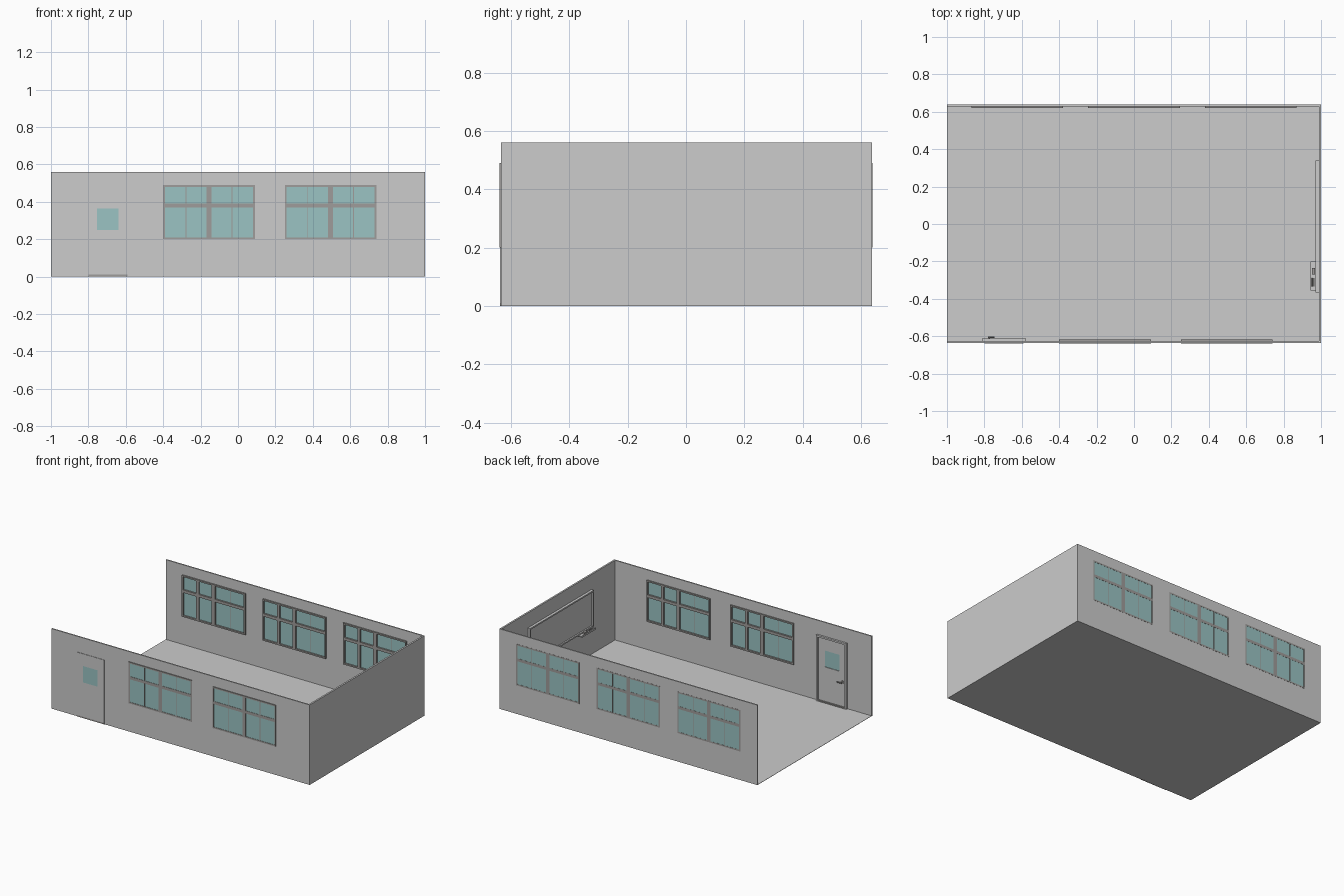
import bpy, bmesh, math
from mathutils import Matrix, Vector

if "Cube" in bpy.data.objects:
    bpy.data.objects.remove(bpy.data.objects["Cube"])

def material(name, col):
    m = bpy.data.materials.new(name)
    m.diffuse_color = (*col, 1)
    m.use_nodes = True
    m.node_tree.nodes["Principled BSDF"].inputs["Base Color"].default_value = m.diffuse_color
    return m

GREY = material("wall_grey", (0.604, 0.604, 0.604))
FRAME = material("frame_grey", (0.345, 0.335, 0.325))
GLASS = material("glass_teal", (0.328, 0.546, 0.546))

def finish(name, bm, mat):
    bmesh.ops.recalc_face_normals(bm, faces=bm.faces)
    me = bpy.data.meshes.new(name)
    bm.to_mesh(me)
    bm.free()
    me.materials.append(mat)
    ob = bpy.data.objects.new(name, me)
    bpy.context.collection.objects.link(ob)
    return ob

def boxes(name, mat, *spans):
    """One object made of boxes, each (x0, x1, y0, y1, z0, z1)."""
    bm = bmesh.new()
    for x0, x1, y0, y1, z0, z1 in spans:
        m = Matrix.Translation(((x0+x1)/2, (y0+y1)/2, (z0+z1)/2)) @ \
            Matrix.Diagonal((x1-x0, y1-y0, z1-z0, 1))
        bmesh.ops.create_cube(bm, size=1, matrix=m)
    return finish(name, bm, mat)

def cylinder(name, mat, a, b, r, n=12):
    a, b = Vector(a), Vector(b)
    bm = bmesh.new()
    rot = (b-a).to_track_quat('Z', 'Y').to_matrix().to_4x4()
    bmesh.ops.create_cone(bm, cap_ends=True, segments=n, radius1=r, radius2=r,
                          depth=(b-a).length, matrix=Matrix.Translation((a+b)/2) @ rot)
    return finish(name, bm, mat)

def wall(name, y0, y1, openings):
    """Long wall along x with rectangular openings (x0, x1, z0, z1)."""
    xs = sorted({-1, 1, *[v for o in openings for v in o[:2]]})
    zs = sorted({0, H, *[v for o in openings for v in o[2:]]})
    bm = bmesh.new()
    for xa, xb in zip(xs, xs[1:]):
        for za, zb in zip(zs, zs[1:]):
            cx, cz = (xa+xb)/2, (za+zb)/2
            if any(o[0] < cx < o[1] and o[2] < cz < o[3] for o in openings):
                continue
            bm.faces.new([bm.verts.new((x, y0, z)) for x, z in
                          ((xa, za), (xb, za), (xb, zb), (xa, zb))])
    bmesh.ops.remove_doubles(bm, verts=bm.verts, dist=1e-5)
    ext = bmesh.ops.extrude_face_region(bm, geom=bm.faces[:])
    new = [g for g in ext["geom"] if isinstance(g, bmesh.types.BMVert)]
    bmesh.ops.translate(bm, verts=new, vec=(0, y1-y0, 0))
    # keep the starting side as the other skin of the wall
    return finish(name, bm, GREY)

def window(name, x0, y_out, y_in, g0, g1, side):
    """Framed window; side = +1 / -1 picks the half with the heavy inner bar."""
    x1, z0, z1 = x0 + WW, WZ0, WZ1
    ya, yb = sorted((y_out, y_in))
    c, t = (x0+x1)/2, 0.01
    boxes(name + "_glass", GLASS, (x0+t/2, x1-t/2, g0, g1, z0+t/2, z1-t/2))
    boxes(name + "_frame", FRAME,
          (x0, x0+t, ya, yb, z0, z1), (x1-t, x1, ya, yb, z0, z1),
          (x0+t, x1-t, ya, yb, z0, z0+t), (x0+t, x1-t, ya, yb, z1-t, z1),
          (c-0.013, c+0.013, ya, yb, z0+t, z1-t),
          (x0+t, c-0.013, ya, yb, 0.37, 0.39), (c+0.013, x1-t, ya, yb, 0.37, 0.39))
    # inner sash bar, only on the room side
    q = c + side*WW/4
    gin = g1 if y_in > y_out else g0
    ba, bb = sorted((gin, y_in))
    boxes(name + "_sash_bar", FRAME, (q-0.01, q+0.01, ba, bb, z0+t, z1-t))
    # thin glazing bars
    for i, s in enumerate((-1, 1)):
        q = c + s*WW/4
        boxes(f"{name}_glazing_bar_{i}", FRAME,
              (q-0.002, q+0.002, g0-0.0005, g1+0.0005, z0+t, z1-t))

H, WW, WZ0, WZ1 = 0.56, 0.49, 0.20, 0.49
FRONT_X, BACK_X = (-0.40, 0.25), (-0.87, -0.245, 0.38)
DOOR = (-0.80, -0.59, 0.0, 0.45)

# floor and walls
boxes("floor", GREY, (-1, 1, -0.635, 0.638, 0, 0.002))
wall("front_wall", -0.635, -0.626, [(x, x+WW, WZ0, WZ1) for x in FRONT_X] + [DOOR])
wall("back_wall", 0.638, 0.629, [(x, x+WW, WZ0, WZ1) for x in BACK_X])
boxes("right_wall", GREY, (0.988, 1, -0.626, 0.629, 0, H))

# windows
for i, x in enumerate(FRONT_X):
    window(f"front_window_{i}", x, -0.64, -0.618, -0.638, -0.630, 1)
for i, x in enumerate(BACK_X):
    window(f"back_window_{i}", x, 0.639, 0.619, 0.630, 0.638, -1)

# door leaf around its small pane
dx0, dx1, _, dz = DOOR
px0, px1, pz0, pz1 = -0.755, -0.64, 0.25, 0.365
ya, yb = -0.638, -0.622
boxes("door", GREY, (dx0, px0, ya, yb, 0.01, dz), (px1, dx1, ya, yb, 0.01, dz),
      (px0, px1, ya, yb, 0.01, pz0), (px0, px1, ya, yb, pz1, dz))
boxes("door_glass", GLASS, (px0, px1, ya, yb-0.004, pz0, pz1))
boxes("door_frame", GREY, (-0.812, -0.80, -0.626, -0.612, 0, 0.462),
      (-0.59, -0.578, -0.626, -0.612, 0, 0.462),
      (-0.80, -0.59, -0.626, -0.612, 0.45, 0.462))
boxes("door_threshold", FRAME, (-0.80, -0.59, -0.638, -0.612, 0, 0.01))

# door handle on the room side
cylinder("handle_rose", FRAME, (-0.775, -0.622, 0.18), (-0.775, -0.617, 0.18), 0.012)
cylinder("handle_stem", FRAME, (-0.775, -0.617, 0.18), (-0.775, -0.604, 0.18), 0.004)
cylinder("handle_lever", FRAME, (-0.78, -0.605, 0.18), (-0.745, -0.605, 0.18), 0.004)

# writing board with a raised rim on the right wall
by0, by1, bz0, bz1, r = -0.365, 0.34, 0.20, 0.455, 0.01
boxes("board", GREY, (0.98, 0.988, by0+r, by1-r, bz0+r, bz1-r))
boxes("board_rim", GREY, (0.97, 0.988, by0, by0+r, bz0, bz1),
      (0.97, 0.988, by1-r, by1, bz0, bz1),
      (0.97, 0.988, by0+r, by1-r, bz0, bz0+r),
      (0.97, 0.988, by0+r, by1-r, bz1-r, bz1))

# tray with eraser and pens
boxes("tray", GREY, (0.945, 0.988, -0.355, -0.20, 0.192, 0.199),
      (0.945, 0.948, -0.355, -0.20, 0.199, 0.204))
boxes("eraser", FRAME, (0.952, 0.967, -0.27, -0.235, 0.199, 0.211))
for i, x in enumerate((0.953, 0.963)):
    cylinder(f"pen_{i}", FRAME, (x, -0.335, 0.202), (x, -0.29, 0.202), 0.003, 8)
